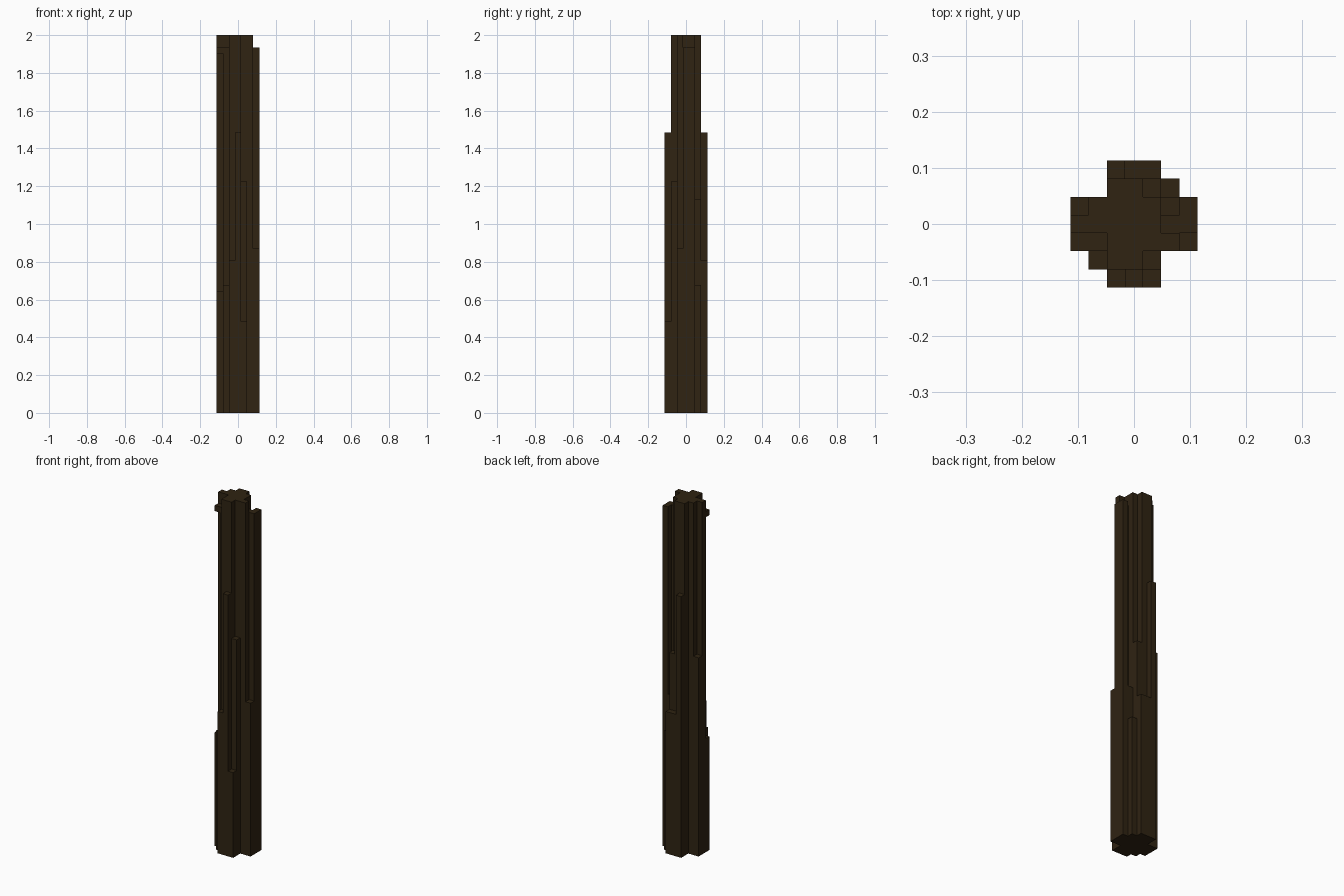
import bpy
import bmesh
from mathutils import Vector

cube = bpy.data.objects.get("Cube")
if cube:
    bpy.data.objects.remove(cube, do_unlink=True)

U = 2 / 62  # one block

# Column heights in blocks, rows from back (+y) to front (-y), x left to right
HEIGHTS = [
    [0, 0, 46, 25, 25, 0, 0],
    [0, 0, 62, 62, 35, 21, 0],
    [35, 62, 62, 62, 62, 27, 60],
    [62, 62, 62, 62, 62, 60, 60],
    [20, 60, 62, 62, 62, 62, 27],
    [0, 21, 62, 62, 38, 0, 0],
    [0, 0, 25, 46, 15, 0, 0],
]

bark = bpy.data.materials.new("dark brown bark")
bark.use_nodes = True
colour = (0.029, 0.017, 0.006, 1)
bark.diffuse_color = colour
bsdf = next(n for n in bark.node_tree.nodes if n.type == 'BSDF_PRINCIPLED')
bsdf.inputs["Base Color"].default_value = colour
bsdf.inputs["Roughness"].default_value = 0.9


def height(col, row):
    return HEIGHTS[row][col] if 0 <= col < 7 and 0 <= row < 7 else 0


def finish(bm, name):
    mesh = bpy.data.meshes.new(name)
    bm.to_mesh(mesh)
    bm.free()
    mesh.materials.append(bark)
    obj = bpy.data.objects.new(name, mesh)
    bpy.context.collection.objects.link(obj)
    return obj


def quad(bm, points):
    bm.faces.new([bm.verts.new(Vector(p) * U) for p in points])


# Trunk: caps on every column, walls only where a neighbour is lower
bm = bmesh.new()
for row in range(7):
    for col in range(7):
        h = height(col, row)
        if not h:
            continue
        cx, cy = col - 3, 3 - row
        ring = [(cx - .5, cy - .5), (cx + .5, cy - .5),
                (cx + .5, cy + .5), (cx - .5, cy + .5)]
        quad(bm, [(x, y, h) for x, y in ring])
        quad(bm, [(x, y, 0) for x, y in reversed(ring)])
        for i, (dc, dr) in enumerate([(0, 1), (1, 0), (0, -1), (-1, 0)]):
            low = height(col + dc, row + dr)
            if low < h:
                a, b = ring[i], ring[(i + 1) % 4]
                quad(bm, [(*a, low), (*b, low), (*b, h), (*a, h)])
bmesh.ops.remove_doubles(bm, verts=bm.verts, dist=1e-5)
finish(bm, "trunk")

# Small block overhanging near the top of the trunk
bm = bmesh.new()
bmesh.ops.create_cube(bm, size=U)
bmesh.ops.translate(bm, verts=bm.verts, vec=Vector((-3, -1, 59.5)) * U)
finish(bm, "branch_stub")
